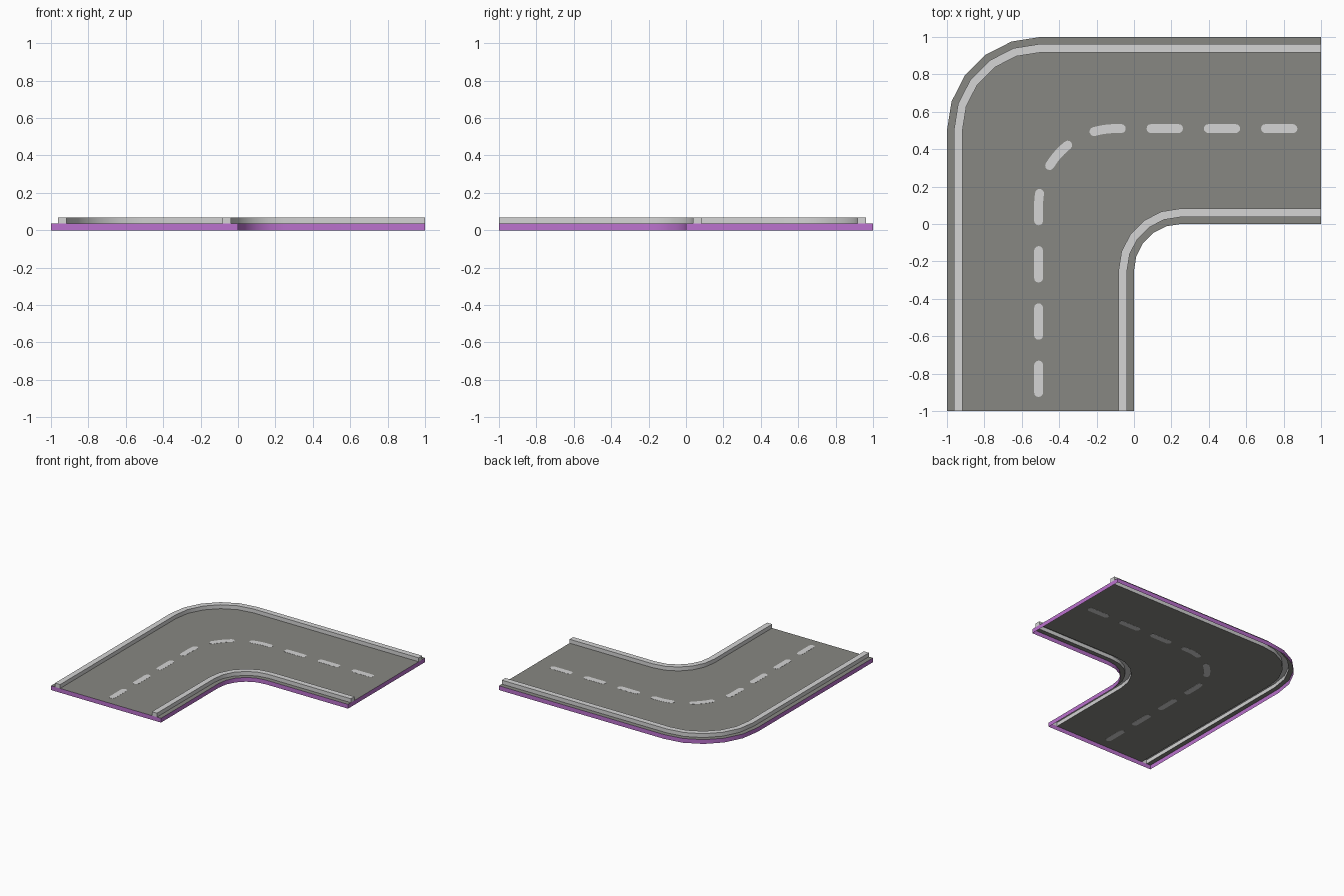
import bpy, bmesh, math

if "Cube" in bpy.data.objects:
    bpy.data.objects.remove(bpy.data.objects["Cube"])

DECK, CURB = 0.035, 0.067      # heights of the road surface and curb tops
C0, C1 = 0.037, 0.083          # curb distances from the road edge
ARC = [math.radians(18 * i) for i in range(6)]


def material(name, rgb):
    m = bpy.data.materials.new(name)
    m.diffuse_color = (*rgb, 1)
    m.use_nodes = True
    m.node_tree.nodes["Principled BSDF"].inputs["Base Color"].default_value = m.diffuse_color
    return m


asphalt = material("asphalt grey", (0.245, 0.245, 0.225))
pale = material("pale grey", (0.66, 0.66, 0.66))
purple = material("purple", (0.50, 0.17, 0.62))


def finish(name, bm, mat):
    me = bpy.data.meshes.new(name)
    bm.to_mesh(me)
    bm.free()
    me.materials.append(mat)
    ob = bpy.data.objects.new(name, me)
    bpy.context.collection.objects.link(ob)
    bpy.context.view_layer.objects.active = ob
    ob.select_set(True)
    bpy.ops.object.shade_smooth_by_angle(angle=math.radians(30))
    ob.select_set(False)
    return ob


# Lines that follow the bend, inset from the outer or inner road edge
def line(side, inset):
    if side == "outer":
        c, r, k = (-0.5, 0.5), 0.5 - inset, -1 + inset
    else:
        c, r, k = (0.25, -0.25), 0.25 + inset, -inset
    arc = [(c[0] - r * math.cos(a), c[1] + r * math.sin(a)) for a in ARC]
    return [(k, -1)] + arc + [(1, -k)]


# Sweep a left-to-right profile of (side, inset, z) round the bend
def sweep(name, profile, mat, skip=(), caps=False):
    bm = bmesh.new()
    rows = [[bm.verts.new((x, y, z)) for x, y in line(s, d)] for s, d, z in profile]
    for j in range(len(rows) - 1):
        if j in skip:
            continue
        a, b = rows[j], rows[j + 1]
        for i in range(len(a) - 1):
            bm.faces.new((a[i], b[i], b[i + 1], a[i + 1]))
    if caps:
        bm.faces.new([r[0] for r in reversed(rows)])
        bm.faces.new([r[-1] for r in rows])
    return finish(name, bm, mat)


# Road surface, open beneath, with slots under the curbs
sweep("road_surface", [("outer", 0, DECK), ("outer", C0, DECK), ("outer", C1, DECK),
                       ("inner", C1, DECK), ("inner", C0, DECK), ("inner", 0, DECK)],
      asphalt, skip=(1, 3))

# Purple skirt round the whole edge
sweep("side_skirt", [("outer", 0, 0), ("outer", 0, DECK), ("inner", 0, DECK), ("inner", 0, 0)],
      purple, skip=(1,), caps=True)

# Raised curbs
for side, l, r in (("outer", C0, C1), ("inner", C1, C0)):
    sweep(side + "_curb", [(side, l, DECK), (side, l, CURB), (side, r, CURB), (side, r, DECK)],
          pale, caps=True)


# Centre line of the road: position and heading at distance s
R, S0 = 0.41, 1.1
S1 = S0 + R * math.pi / 2


def centre(s):
    if s < S0:
        return -0.51, s - 1, math.pi / 2
    if s > S1:
        return -0.1 + s - S1, 0.51, 0.0
    a = (s - S0) / R
    return -0.1 - R * math.cos(a), 0.1 + R * math.sin(a), math.pi / 2 - a


# Round-ended dashes, as thin plates showing on both sides of the surface
HALF, LENGTH, PITCH = 0.024, 0.195, 0.306
bm = bmesh.new()
for k in range(9):
    s0 = 0.075 + PITCH * k
    start, end = s0 + HALF, s0 + LENGTH - HALF
    n = 6
    steps = [start + (end - start) * i / n for i in range(n + 1)]
    pts = []
    for s in steps:                                   # right-hand edge
        x, y, h = centre(s)
        pts.append((x + HALF * math.sin(h), y - HALF * math.cos(h)))
    x, y, h = centre(end)                             # far cap
    for i in range(1, 6):
        a = h - math.pi / 2 + math.pi * i / 6
        pts.append((x + HALF * math.cos(a), y + HALF * math.sin(a)))
    for s in reversed(steps):                         # left-hand edge
        x, y, h = centre(s)
        pts.append((x - HALF * math.sin(h), y + HALF * math.cos(h)))
    x, y, h = centre(start)                           # near cap
    for i in range(1, 6):
        a = h + math.pi / 2 + math.pi * i / 6
        pts.append((x + HALF * math.cos(a), y + HALF * math.sin(a)))
    low = [bm.verts.new((px, py, DECK - 0.001)) for px, py in pts]
    top = [bm.verts.new((px, py, DECK + 0.001)) for px, py in pts]
    bm.faces.new(top)
    bm.faces.new(low[::-1])
    for i in range(len(pts)):
        j = (i + 1) % len(pts)
        bm.faces.new((low[i], low[j], top[j], top[i]))
finish("centre_dashes", bm, pale)
